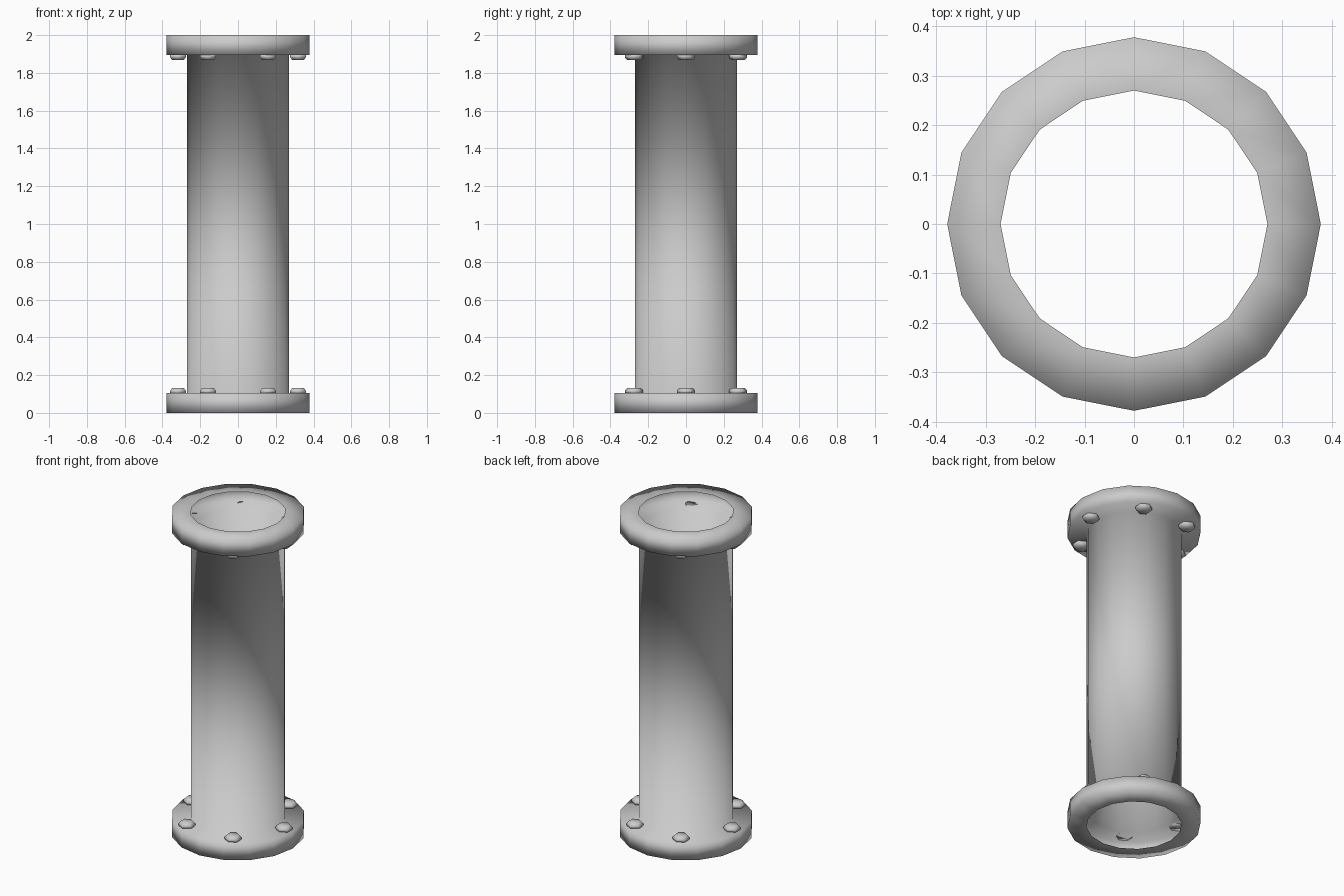
import bpy, bmesh, math

if "Cube" in bpy.data.objects:
    bpy.data.objects.remove(bpy.data.objects["Cube"])

SIDES = 16
PIPE_R, FLANGE_R, FLANGE_H = 0.27, 0.378, 0.105


def finish(bm, name):
    bmesh.ops.recalc_face_normals(bm, faces=bm.faces[:])
    mesh = bpy.data.meshes.new(name)
    bm.to_mesh(mesh)
    bm.free()
    mesh.polygons.foreach_set("use_smooth", [True] * len(mesh.polygons))
    obj = bpy.data.objects.new(name, mesh)
    bpy.context.collection.objects.link(obj)
    return obj


def add_ring(bm, r, z, sides, cx=0.0, cy=0.0, start=0.0):
    return [bm.verts.new((cx + r * math.cos(start + 2 * math.pi * i / sides),
                          cy + r * math.sin(start + 2 * math.pi * i / sides), z))
            for i in range(sides)]


def bridge(bm, rings):
    for a, b in zip(rings, rings[1:]):
        n = len(a)
        for i in range(n):
            bm.faces.new((a[i], a[(i + 1) % n], b[(i + 1) % n], b[i]))


# Open pipe shell with hollow flanges at both ends
profile = [(PIPE_R, 0), (FLANGE_R, 0), (FLANGE_R, FLANGE_H), (PIPE_R, FLANGE_H)]
profile += [(r, 2 - z) for r, z in reversed(profile)]
bm = bmesh.new()
bridge(bm, [add_ring(bm, r, z, SIDES) for r, z in profile])
finish(bm, "flanged_pipe")


# Hexagonal chamfered bolt heads on the inward face of a flange
def bolt_heads(name, z, direction):
    bm = bmesh.new()
    for k in range(6):
        a = k * math.pi / 3
        cx, cy = 0.318 * math.cos(a), 0.318 * math.sin(a)
        rings = [add_ring(bm, r, z + direction * h, 6, cx, cy, math.pi / 6)
                 for r, h in ((0.048, 0), (0.048, 0.013), (0.034, 0.028))]
        bridge(bm, rings)
        bm.faces.new(rings[0])
        bm.faces.new(rings[-1])
    finish(bm, name)


bolt_heads("lower_bolts", FLANGE_H, 1)
bolt_heads("upper_bolts", 2 - FLANGE_H, -1)
